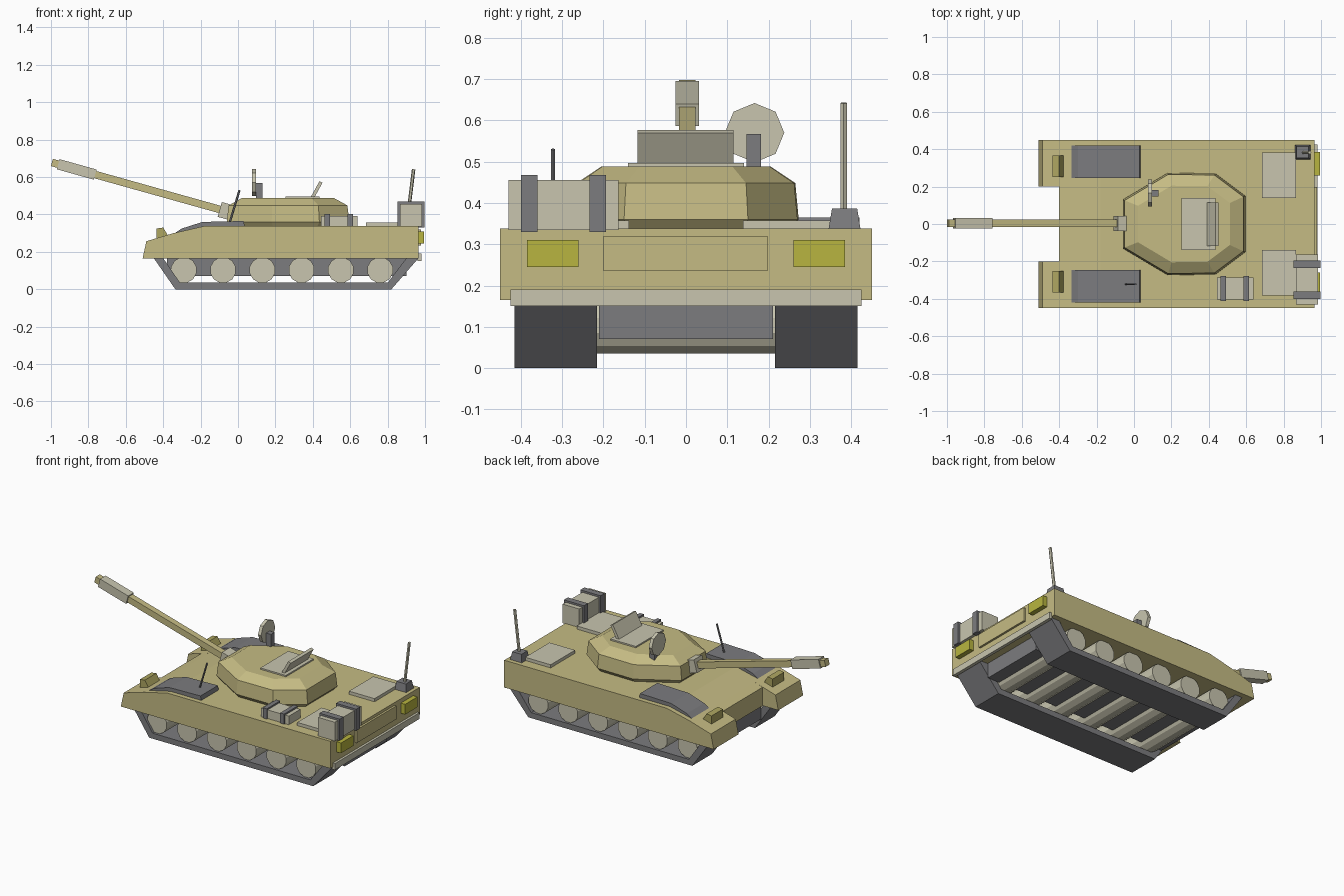
import bpy
import bmesh
import math
from mathutils import Vector, Matrix

cube = bpy.data.objects.get("Cube")
if cube:
    bpy.data.objects.remove(cube, do_unlink=True)


def material(name, rgb):
    m = bpy.data.materials.new(name)
    m.use_nodes = True
    m.diffuse_color = (*rgb, 1)
    m.node_tree.nodes["Principled BSDF"].inputs["Base Color"].default_value = (*rgb, 1)
    return m


SAND = material("sand", (0.56, 0.50, 0.23))
PALE = material("pale_stone", (0.58, 0.56, 0.43))
GREY = material("grey", (0.2, 0.2, 0.21))
YELLOW = material("lamp_yellow", (0.48, 0.46, 0.05))
OLIVE = material("lamp_olive", (0.42, 0.38, 0.12))


def finish(name, bm, mat):
    bmesh.ops.recalc_face_normals(bm, faces=bm.faces)
    mesh = bpy.data.meshes.new(name)
    bm.to_mesh(mesh)
    bm.free()
    mesh.materials.append(mat)
    obj = bpy.data.objects.new(name, mesh)
    bpy.context.collection.objects.link(obj)
    return obj


def box(name, x, y, z, mat, top=1.0):
    """Box from ranges; top scales the upper face."""
    bm = bmesh.new()
    bmesh.ops.create_cube(bm, size=1)
    for v in bm.verts:
        k = top if v.co.z > 0 else 1
        v.co = ((x[0] + x[1]) / 2 + v.co.x * k * (x[1] - x[0]),
                (y[0] + y[1]) / 2 + v.co.y * k * (y[1] - y[0]),
                (z[0] + z[1]) / 2 + v.co.z * (z[1] - z[0]))
    return finish(name, bm, mat)


def prism(name, profile, y, mat):
    """Side profile (x, z) extruded across the y range."""
    bm = bmesh.new()
    face = bm.faces.new([bm.verts.new((px, y[0], pz)) for px, pz in profile])
    new = bmesh.ops.extrude_face_region(bm, geom=[face])["geom"]
    verts = [g for g in new if isinstance(g, bmesh.types.BMVert)]
    bmesh.ops.translate(bm, verts=verts, vec=(0, y[1] - y[0], 0))
    return finish(name, bm, mat)


def rod(name, a, b, radius, mat, sides=8, turn=0.0):
    """Cylinder between two points."""
    a, b = Vector(a), Vector(b)
    bm = bmesh.new()
    bmesh.ops.create_cone(bm, cap_ends=True, segments=sides, radius1=radius,
                          radius2=radius, depth=(b - a).length)
    spin = (b - a).to_track_quat('Z', 'Y').to_matrix().to_4x4()
    bm.transform(Matrix.Translation((a + b) / 2) @ spin @ Matrix.Rotation(turn, 4, 'Z'))
    return finish(name, bm, mat)


def span(side, a, b):
    return sorted((side * a, side * b))


# Hull: centre block and two sponsons reaching further forward
prism("hull_centre", [(-0.4, 0.165), (-0.4, 0.283), (-0.345, 0.3), (-0.18, 0.338),
                      (0.965, 0.338), (0.965, 0.165)], (-0.2, 0.2), SAND)
sponson = [(-0.51, 0.165), (-0.49, 0.257), (-0.345, 0.3), (-0.18, 0.338),
           (0.965, 0.338), (0.965, 0.165)]
engine_cover = [(-0.345, 0.295), (-0.3, 0.325), (-0.19, 0.36), (0.03, 0.365),
                (0.037, 0.33), (-0.18, 0.33)]
lamp = [(-0.435, 0.265), (-0.435, 0.325), (-0.4, 0.33), (-0.373, 0.285)]
track = [(-0.45, 0.166), (-0.335, 0), (0.82, 0), (0.965, 0.166), (0.9, 0.166),
         (0.8, 0.035), (-0.31, 0.035), (-0.4, 0.166)]
for side, tag in ((-1, "near"), (1, "far")):
    prism("sponson_" + tag, sponson, span(side, 0.2, 0.45), SAND)
    prism("track_" + tag, track, span(side, 0.215, 0.415), GREY)
    prism("front_cover_" + tag, engine_cover, span(side, 0.245, 0.42), GREY)
    prism("headlamp_" + tag, lamp, span(side, 0.25, 0.365), OLIVE)
    box("tail_lamp_" + tag, (0.96, 0.995), span(side, 0.26, 0.385), (0.245, 0.31), YELLOW)
    box("deck_plate_" + tag, (0.685, 0.865), span(side, 0.138, 0.383), (0.33, 0.358), PALE)

# Belly and full-width road rollers
box("belly", (-0.38, 0.9), (-0.211, 0.211), (0.07, 0.166), GREY)
for i in range(6):
    x = -0.29 + 0.21 * i
    rod(f"road_wheel_{i + 1}", (x, -0.4, 0.103), (x, 0.4, 0.103), 0.07, PALE, 12, math.pi / 12)

# Rear fittings
box("rear_bumper", (0.96, 0.98), (-0.425, 0.425), (0.15, 0.19), PALE)
box("rear_panel", (0.96, 0.978), (-0.2, 0.197), (0.235, 0.32), SAND)

# Turret: stacked outlines with an overhang and a sloped roof
outline = [(-0.06, 0.13), (0.18, 0.273), (0.435, 0.27), (0.595, 0.15)]
outline += [(x, -y) for x, y in reversed(outline)]
bm = bmesh.new()
rings = []
for z, s in ((0.33, 0.92), (0.36, 1), (0.448, 0.97), (0.488, 0.75)):
    rings.append([bm.verts.new((0.265 + (x - 0.265) * s, y * s, z)) for x, y in outline])
for low, high in zip(rings, rings[1:]):
    for i in range(len(low)):
        j = (i + 1) % len(low)
        bm.faces.new((low[i], low[j], high[j], high[i]))
bm.faces.new(rings[0])
bm.faces.new(rings[-1])
finish("turret", bm, SAND)
box("hatch_rim", (0.255, 0.435), (-0.14, 0.14), (0.48, 0.497), PALE)
prism("hatch_lid", [(0.39, 0.495), (0.408, 0.49), (0.452, 0.57), (0.435, 0.577)],
      (-0.117, 0.115), PALE)

# Gun raised toward -x, square in section
base, tip = Vector((-0.03, 0.003, 0.408)), Vector((-0.995, 0.003, 0.678))


def gun_part(name, t0, t1, radius, mat):
    rod(name, base.lerp(tip, t0), base.lerp(tip, t1), radius * math.sqrt(2), mat, 4, math.pi / 4)


gun_part("gun_barrel", 0, 0.96, 0.02, SAND)
gun_part("gun_mantlet", 0.01, 0.07, 0.041, PALE)
gun_part("muzzle_sleeve", 0.76, 0.965, 0.028, PALE)
gun_part("muzzle_tip", 0.96, 1, 0.02, SAND)

# Turret dish on a post
box("dish_post", (0.095, 0.13), (0.146, 0.182), (0.46, 0.567), GREY)
rod("dish", (0.075, 0.166, 0.57), (0.096, 0.166, 0.57), 0.072, PALE, 8)

# Aerials
rod("front_aerial", (-0.045, -0.322, 0.355), (0.008, -0.322, 0.53), 0.006, GREY, 6)
box("rear_aerial_base", (0.86, 0.943), (0.345, 0.423), (0.335, 0.387), GREY, 0.78)
rod("rear_aerial", (0.907, 0.382, 0.38), (0.939, 0.382, 0.642), 0.0095, PALE, 6)

# Strapped stowage boxes
box("large_stowage", (0.866, 0.983), (-0.43, -0.163), (0.335, 0.456), PALE)
for i, y in enumerate((-0.38, -0.214)):
    box(f"large_strap_{i + 1}", (0.854, 0.996), (y - 0.02, y + 0.02), (0.33, 0.468), GREY)
box("small_stowage", (0.445, 0.64), (-0.403, -0.287), (0.335, 0.393), PALE)
for i, x in enumerate((0.477, 0.6)):
    box(f"small_strap_{i + 1}", (x - 0.014, x + 0.014), (-0.412, -0.277), (0.33, 0.403), GREY)
